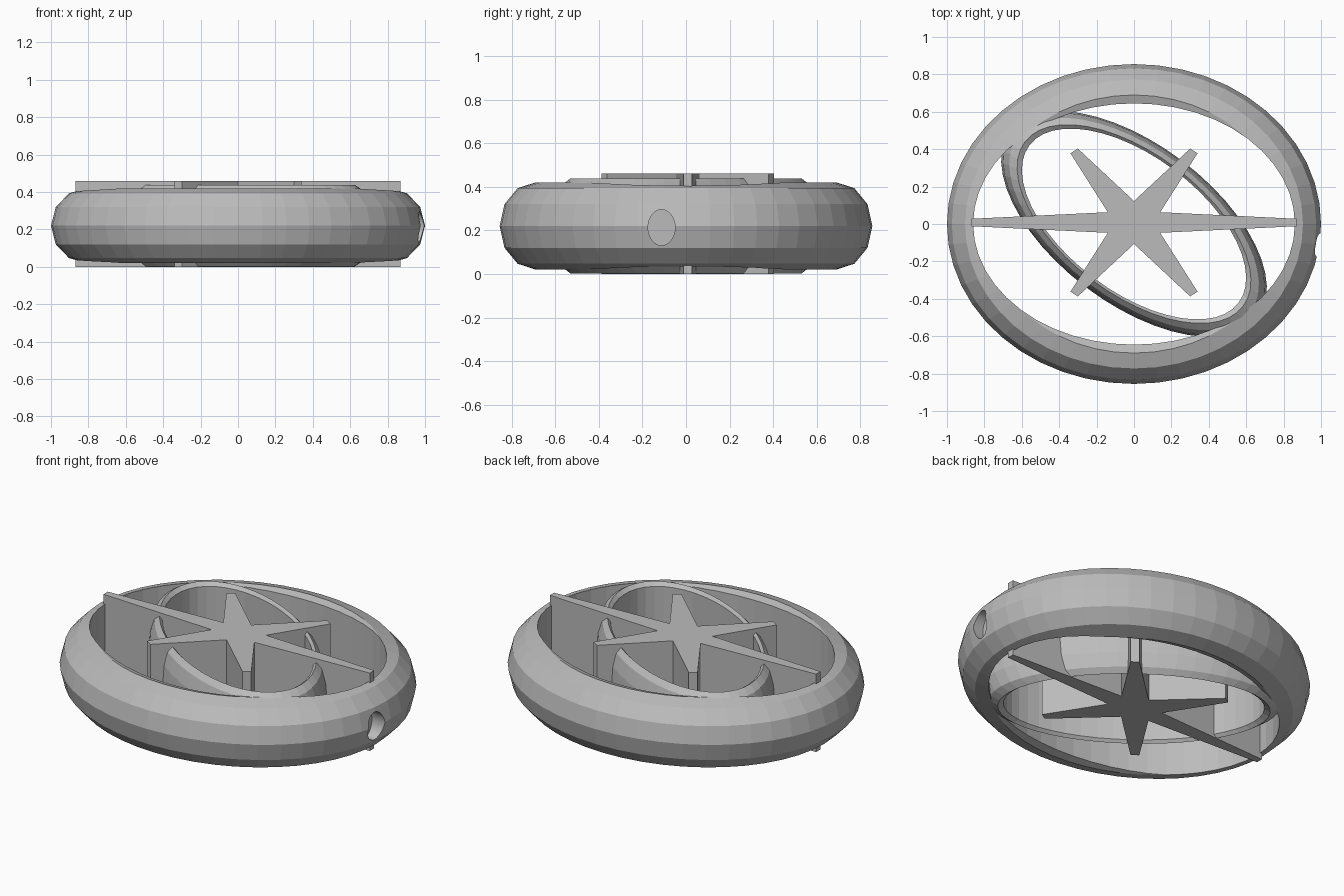
import bpy, bmesh, math

if "Cube" in bpy.data.objects:
    bpy.data.objects.remove(bpy.data.objects["Cube"])

MID = 0.22  # height of the rings' centre plane

grey = bpy.data.materials.new("plain_grey")
grey.diffuse_color = (0.5, 0.5, 0.5, 1)
grey.use_nodes = True
grey.node_tree.nodes["Principled BSDF"].inputs["Base Color"].default_value = grey.diffuse_color


def elliptic_cutter(centre, size, turn, axis_rot):
    bpy.ops.mesh.primitive_cylinder_add(vertices=48, radius=1, depth=2,
                                        location=centre, rotation=axis_rot or (0, 0, turn))
    ob = bpy.context.object
    ob.scale = size
    return ob


def cut(ob, cutter):
    mod = ob.modifiers.new("cut", 'BOOLEAN')
    mod.operation = 'DIFFERENCE'
    mod.solver = 'EXACT'
    mod.object = cutter
    bpy.context.view_layer.objects.active = ob
    bpy.ops.object.modifier_apply(modifier=mod.name)
    bpy.data.objects.remove(cutter, do_unlink=True)


def oval_ring(name, outer, inner, core, half_height, turn):
    """Faceted oval ring with a rounded outside and a straight inner wall."""
    tube = 1 - core
    bpy.ops.mesh.primitive_torus_add(major_segments=48, minor_segments=12,
                                     major_radius=core, minor_radius=tube,
                                     location=(0, 0, MID), rotation=(0, 0, turn))
    ob = bpy.context.object
    ob.name = name
    ob.scale = (outer[0], outer[1], half_height / tube)
    bpy.ops.object.transform_apply(location=True, rotation=True, scale=True)
    cut(ob, elliptic_cutter((0, 0, MID), (inner[0], inner[1], 1), turn, None))
    ob.data.materials.clear()
    ob.data.materials.append(grey)
    return ob


# Large outer ring with a shallow side socket
outer_ring = oval_ring("outer_ring", (1.0, 0.855), (0.86, 0.645), 0.807, 0.2, 0)
cut(outer_ring, elliptic_cutter((1.05, -0.112, 0.213), (0.082, 0.062, 0.14), 0,
                                (0, math.pi / 2, 0)))

# Narrow slanted inner ring
oval_ring("inner_ring", (0.83, 0.425), (0.70, 0.36), 0.88, 0.218, -math.radians(37))

# Six-pointed star: one quarter outline mirrored around its centre
quarter = [(0.87, 0.02), (0.14, 0.055), (0.34, 0.37), (0.30, 0.395), (0.0, 0.115)]
upper = quarter + [(-x, y) for x, y in reversed(quarter[:-1])]
outline = upper + [(-x, -y) for x, y in upper]

bm = bmesh.new()
base = bm.faces.new([bm.verts.new((x, y + 0.008, 0)) for x, y in outline])
top = bmesh.ops.extrude_face_region(bm, geom=[base])
for v in top["geom"]:
    if isinstance(v, bmesh.types.BMVert):
        v.co.z = 0.46
bmesh.ops.recalc_face_normals(bm, faces=bm.faces[:])
mesh = bpy.data.meshes.new("star")
bm.to_mesh(mesh)
bm.free()
mesh.materials.append(grey)
star = bpy.data.objects.new("star", mesh)
bpy.context.collection.objects.link(star)
